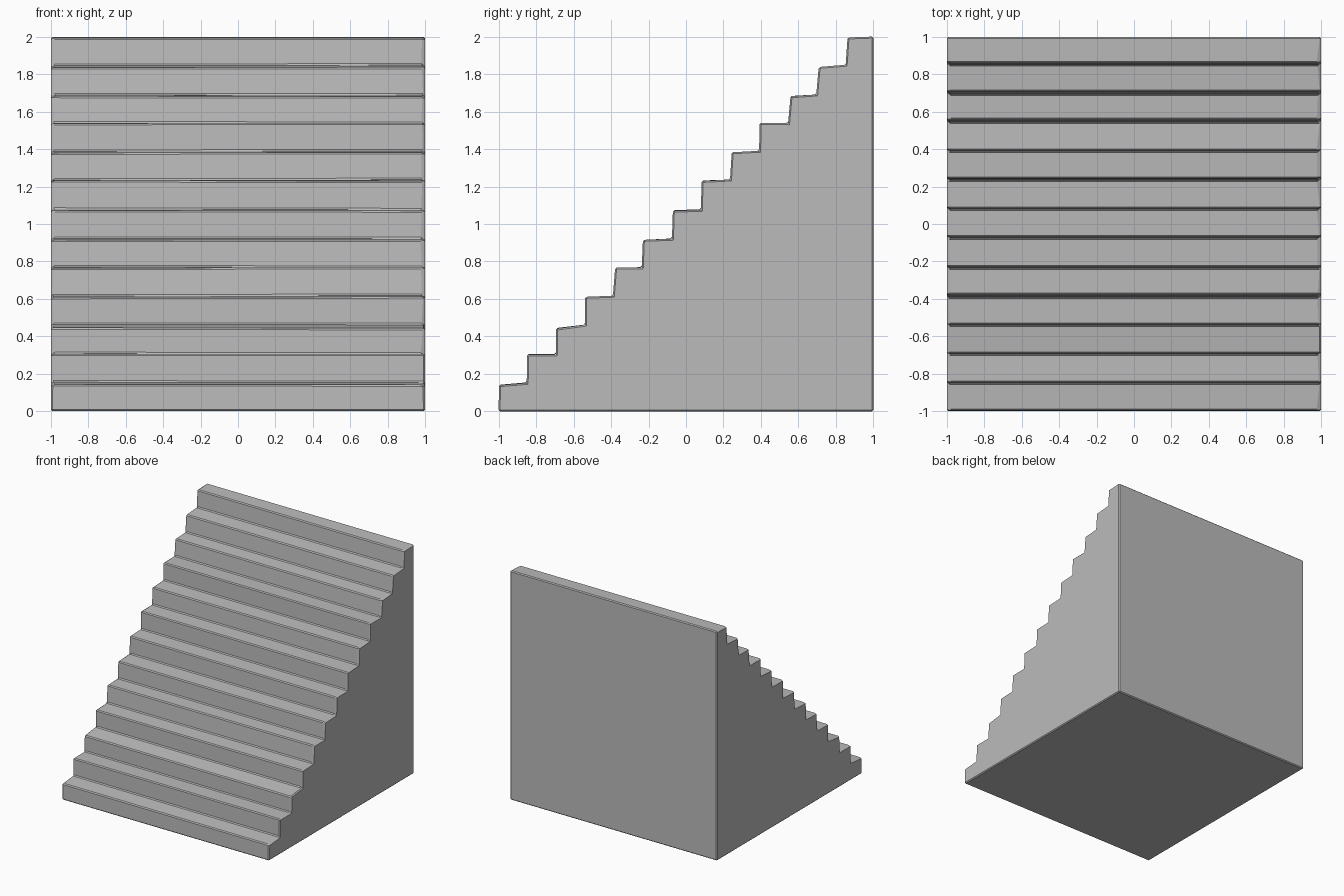
import bpy, bmesh, random

if "Cube" in bpy.data.objects:
    bpy.data.objects.remove(bpy.data.objects["Cube"])

random.seed(4)

# Hand-hewn steps: riser foot y, riser top y, tread front z, tread back z
STEPS = [
    (-1.00, -0.998, 0.142, 0.155), (-0.85, -0.848, 0.305, 0.307),
    (-0.695, -0.693, 0.445, 0.463), (-0.54, -0.538, 0.608, 0.615),
    (-0.39, -0.378, 0.765, 0.77), (-0.236, -0.23, 0.915, 0.923),
    (-0.075, -0.07, 1.073, 1.079), (0.08, 0.083, 1.232, 1.234),
    (0.235, 0.244, 1.38, 1.388), (0.39, 0.393, 1.538, 1.54),
    (0.545, 0.558, 1.683, 1.69), (0.695, 0.708, 1.836, 1.847),
    (0.852, 0.862, 1.995, 2.0),
]

# Stepped side profile, from the floor up to the back
profile = [(-1.0, 0.0)]
for i, (foot, lip, front, back) in enumerate(STEPS):
    end = STEPS[i + 1][0] if i + 1 < len(STEPS) else 1.0
    profile += [(lip, front), (end, back)]
profile.append((1.0, 0.0))

# Extrude across the full width, with slightly uneven treads
bm = bmesh.new()
left = [bm.verts.new((-1, y, z)) for y, z in profile]
right = []
for y, z in profile:
    worn = 0.05 < z < 1.95 and y < 0.95
    dz = random.uniform(-0.004, 0.004) if worn else 0
    right.append(bm.verts.new((1, y, z + dz)))
n = len(profile)
for i in range(n):
    j = (i + 1) % n
    bm.faces.new((left[i], left[j], right[j], right[i]))
bm.faces.new(left)
bm.faces.new(right)
bmesh.ops.recalc_face_normals(bm, faces=bm.faces[:])

# Narrow chamfer on every edge
bmesh.ops.bevel(bm, geom=bm.edges[:], offset=0.008, offset_type='OFFSET',
                segments=1, profile=0.5, affect='EDGES')

# Worn step ends
for v in bm.verts:
    if 0.05 < v.co.z and v.co.y < 0.95 and abs(v.co.x) < 0.998:
        v.co.x *= random.uniform(0.985, 1.0)
bmesh.ops.recalc_face_normals(bm, faces=bm.faces[:])

mesh = bpy.data.meshes.new("staircase")
bm.to_mesh(mesh)
bm.free()
stone = bpy.data.materials.new("grey stone")
stone.diffuse_color = (0.5, 0.5, 0.5, 1)
stone.use_nodes = True
stone.node_tree.nodes["Principled BSDF"].inputs["Base Color"].default_value = stone.diffuse_color
mesh.materials.append(stone)
bpy.context.collection.objects.link(bpy.data.objects.new("staircase", mesh))
